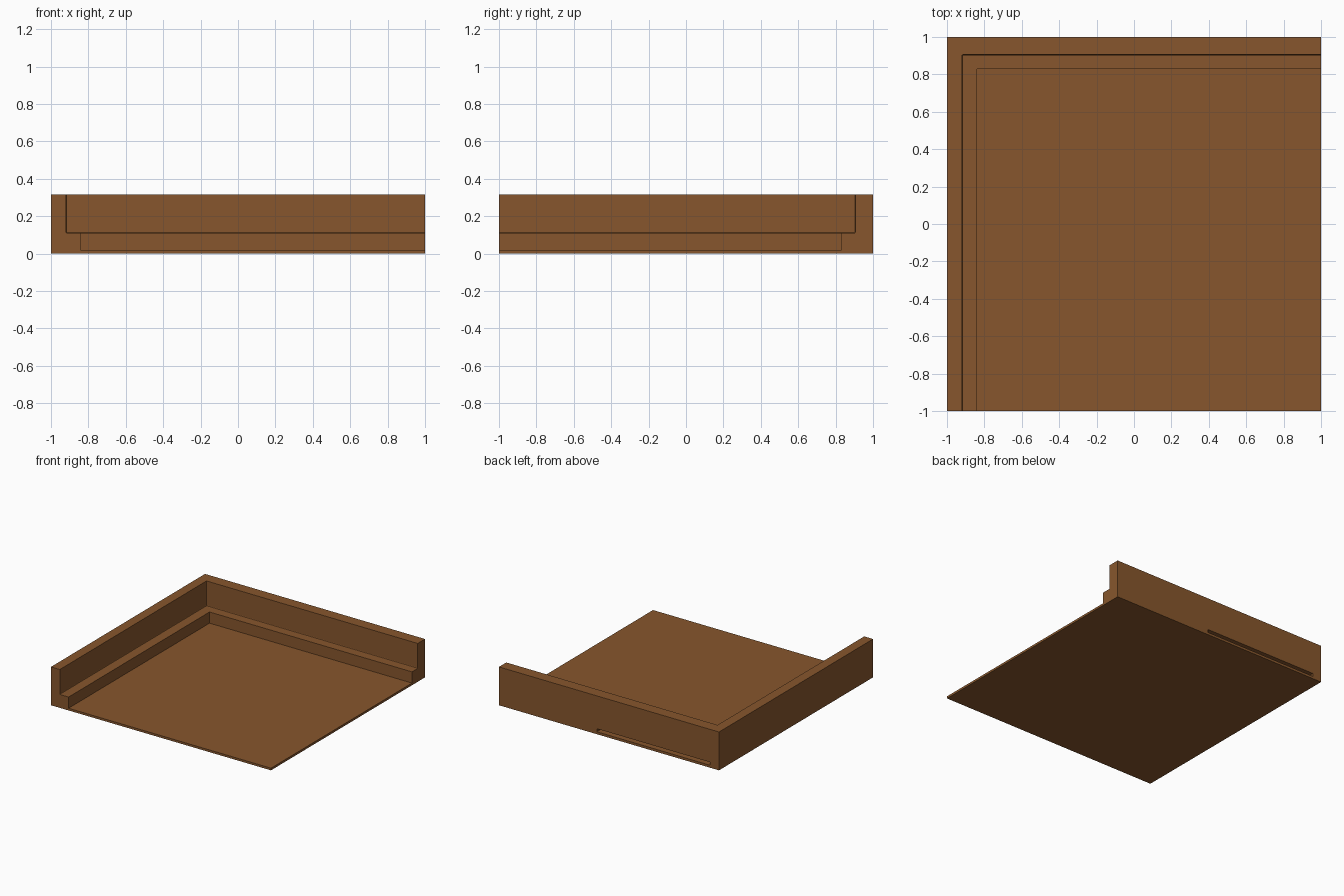
import bpy

if "Cube" in bpy.data.objects:
    bpy.data.objects.remove(bpy.data.objects["Cube"])

wood = bpy.data.materials.new("brown wood")
wood.diffuse_color = (0.242, 0.094, 0.026, 1)
wood.use_nodes = True
wood.node_tree.nodes["Principled BSDF"].inputs["Base Color"].default_value = wood.diffuse_color


def box(name, x, y, z):
    """Axis-aligned box from (min, max) ranges."""
    bpy.ops.mesh.primitive_cube_add(size=1)
    o = bpy.context.object
    o.name = name
    o.location = [(r[0] + r[1]) / 2 for r in (x, y, z)]
    o.scale = [r[1] - r[0] for r in (x, y, z)]
    bpy.ops.object.transform_apply(location=True, rotation=False, scale=True)
    o.data.materials.append(wood)
    return o


# Solid block that becomes the floor, ledge and two raised edges
tray = box("corner_tray", (-1, 1), (-1, 1), (0, 0.315))

# Cutters: upper recess, lower recess (leaves a ledge), slot in the back
upper = box("upper_recess_cutter", (-0.92, 1.5), (-1.5, 0.905), (0.11, 0.6))
lower = box("lower_recess_cutter", (-0.84, 1.6), (-1.6, 0.83), (0.018, 0.5))
slot = box("back_slot_cutter", (-0.92, 0.11), (0.92, 1.2), (0.02, 0.045))

# Slightly eased inner corners in the upper recess
bev = upper.modifiers.new("eased_corners", 'BEVEL')
bev.width = 0.006
bev.segments = 2

for cutter in (upper, lower, slot):
    m = tray.modifiers.new(cutter.name, 'BOOLEAN')
    m.operation = 'DIFFERENCE'
    m.solver = 'EXACT'
    m.object = cutter
    bpy.context.view_layer.objects.active = tray
    bpy.ops.object.modifier_apply(modifier=m.name)

for cutter in (upper, lower, slot):
    bpy.data.objects.remove(cutter)
